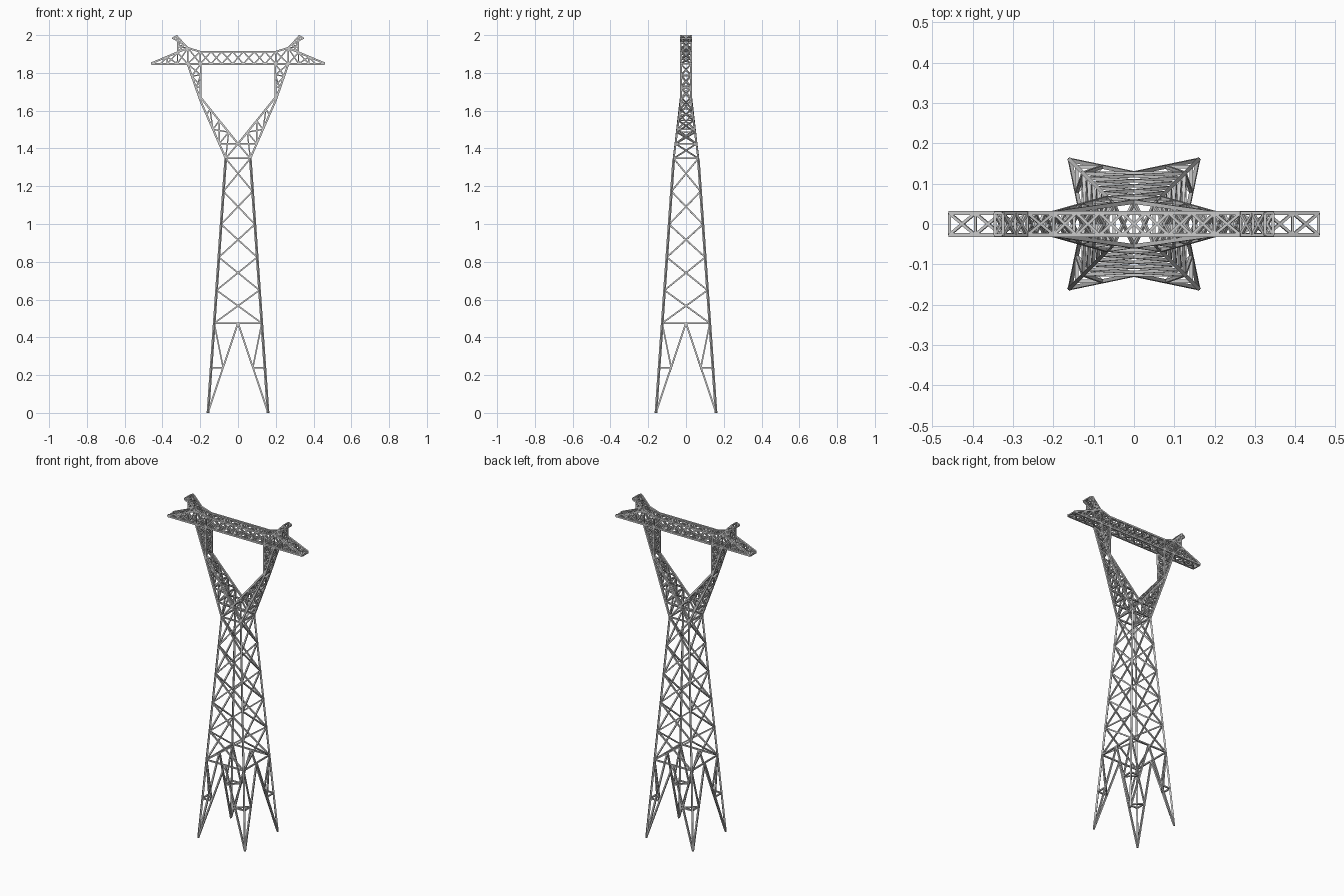
import bpy, bmesh
from mathutils import Vector, Matrix

if "Cube" in bpy.data.objects:
    bpy.data.objects.remove(bpy.data.objects["Cube"])

CHORD, BRACE, FINE = 0.010, 0.008, 0.007
Z_SPLIT, Z_WAIST, Z_ELBOW, Z_BEAM, Z_TOP = 0.475, 1.347, 1.655, 1.848, 1.912
FOOT = 0.159


def bar(bm, a, b, w, ref=(0, 1, 0)):
    """Square bar between two points."""
    a, b, ref = Vector(a), Vector(b), Vector(ref)
    d = b - a
    if d.length < 1e-5:
        return
    z = d.normalized()
    if abs(z.dot(ref)) > 0.9:
        ref = Vector((0, 0, 1))
    x = ref.cross(z).normalized()
    y = z.cross(x)
    rot = Matrix((x, y, z)).transposed().to_4x4()
    m = Matrix.Translation((a + b) / 2) @ rot @ Matrix.Diagonal((w, w, d.length, 1))
    bmesh.ops.create_cube(bm, size=1, matrix=m)


def lattice(bm, a0, a1, b0, b1, n, w, rungs=False):
    """Cross bracing in n panels between chord a0-a1 and chord b0-b1."""
    a0, a1, b0, b1 = map(Vector, (a0, a1, b0, b1))
    for i in range(n):
        t, u = i / n, (i + 1) / n
        bar(bm, a0.lerp(a1, t), b0.lerp(b1, u), w)
        bar(bm, b0.lerp(b1, t), a0.lerp(a1, u), w)
        if rungs and i:
            bar(bm, a0.lerp(a1, t), b0.lerp(b1, t), w)


def finish(bm, name):
    me = bpy.data.meshes.new(name)
    bm.to_mesh(me)
    bm.free()
    bpy.context.collection.objects.link(bpy.data.objects.new(name, me))


def half(z):
    """Half width of the square tower body."""
    return FOOT - (FOOT - 0.065) * z / Z_WAIST


def depth(z):
    """Half depth of the head above the waist."""
    t = min(1, (z - Z_WAIST) / (Z_ELBOW - Z_WAIST))
    return 0.065 + (0.027 - 0.065) * t


def pt(p, sx, sy):
    return (p[0] * sx, depth(p[1]) * sy, p[1])


def mix(a, b, t):
    return (a[0] + (b[0] - a[0]) * t, a[1] + (b[1] - a[1]) * t)


S = (-1, 1)

# Corner legs, set on the diagonal
bm = bmesh.new()
for sx in S:
    for sy in S:
        h = half(Z_WAIST)
        bar(bm, (FOOT * sx, FOOT * sy, 0), (h * sx, h * sy, Z_WAIST), CHORD, (sx * 0.707, sy * 0.707, 0))
finish(bm, "corner_legs")

# Splayed foot bracing and body bracing, repeated on four faces
feet, body = bmesh.new(), bmesh.new()
for k in range(4):
    rot = Matrix.Rotation(k * 1.5707963, 3, 'Z')

    def f(x, z):
        return rot @ Vector((x, -half(z), z))
    hs, hw, zm = half(Z_SPLIT), half(Z_WAIST), 0.24
    xm = FOOT * (1 - zm / Z_SPLIT)
    for s in S:
        bar(feet, f(FOOT * s, 0.002), f(0, Z_SPLIT), 0.009)
        bar(feet, f(half(zm) * s, zm), f(xm * s, zm), BRACE)
        bar(feet, f(xm * s, zm), f(hs * s, Z_SPLIT), BRACE)
    bar(feet, f(xm, zm), rot @ Vector((half(zm), -xm, zm)), BRACE)
    for z in (Z_SPLIT, Z_WAIST):
        bar(body, f(-half(z), z), f(half(z), z), BRACE)
    lattice(body, f(-hs, Z_SPLIT), f(-hw, Z_WAIST),
            f(hs, Z_SPLIT), f(hw, Z_WAIST), 5, BRACE)
finish(feet, "foot_bracing")
finish(body, "body_bracing")

# V shaped arms rising from the waist
o0, o1 = (0.065, Z_WAIST), (0.2, Z_ELBOW)
i0, i1 = (0.0, 1.425), (0.198, Z_ELBOW + 0.015)
outer = [mix(o0, o1, t) for t in (0, 0.253, 0.5, 0.75, 1)]
inner = [mix(i0, i1, t) for t in (0, 0.25, 0.5, 0.75, 1)]
bm = bmesh.new()
for sx in S:
    for sy in S:
        P = lambda p: pt(p, sx, sy)
        bar(bm, P(o0), P(o1), CHORD)
        bar(bm, P(i0), P(i1), CHORD)
        bar(bm, P(o0), P(i0), BRACE)
        bar(bm, P(outer[1]), P(inner[0]), BRACE)
        for j in range(3):
            bar(bm, P(outer[j]), P(inner[j + 1]), FINE)
            bar(bm, P(outer[j + 1]), P(inner[j + 1]), FINE)
        bar(bm, P(outer[2]), P(inner[1]), FINE)
    for chord in (outer, inner):
        for p, q in zip(chord, chord[1:]):
            bar(bm, pt(p, sx, -1), pt(p, sx, 1), FINE)
            lattice(bm, pt(p, sx, -1), pt(q, sx, -1), pt(p, sx, 1), pt(q, sx, 1), 1, FINE)
finish(bm, "v_arms")

# Upper posts carrying the beam
po, pi = (0.267, Z_BEAM), (0.197, Z_BEAM)
bm = bmesh.new()
for sx in S:
    for sy in S:
        P = lambda p: pt(p, sx, sy)
        bar(bm, P(o1), P(po), CHORD)
        bar(bm, P(o1), P(i1), CHORD)
        bar(bm, P(i1), P(pi), CHORD)
        lattice(bm, P(o1), P(po), P(i1), P(pi), 3, FINE, True)
    for a, b in ((o1, po), (i1, pi)):
        lattice(bm, pt(a, sx, -1), pt(b, sx, -1), pt(a, sx, 1), pt(b, sx, 1), 3, FINE, True)
finish(bm, "upper_posts")

# Cross beam: central box truss
bm = bmesh.new()
bl, br, tl, tr = (-0.2, Z_BEAM), (0.2, Z_BEAM), (-0.2, Z_TOP), (0.2, Z_TOP)
for sy in S:
    P = lambda p: pt(p, 1, sy)
    bar(bm, P(bl), P(br), CHORD)
    bar(bm, P(tl), P(tr), CHORD)
    lattice(bm, P(bl), P(br), P(tl), P(tr), 7, FINE)
    for a, b in ((bl, tl), (br, tr)):
        bar(bm, P(a), P(b), BRACE)
for a, b in ((bl, br), (tl, tr)):
    lattice(bm, pt(a, 1, -1), pt(b, 1, -1), pt(a, 1, 1), pt(b, 1, 1), 7, FINE)
finish(bm, "cross_beam")

# Tapered beam ends with the horns above them
A, B, C = (0.2, Z_TOP), (0.265, 1.932), (0.325, 1.996)
D, E, F = (0.345, 1.984), (0.318, 1.968), (0.318, 1.909)
tip, top_tip, root = (0.458, Z_BEAM), (0.458, Z_BEAM + 0.003), (0.2, Z_BEAM)
ends, horns = bmesh.new(), bmesh.new()
for sx in S:
    for sy in S:
        P = lambda p: pt(p, sx, sy)
        bar(ends, P(root), P(tip), CHORD)
        bar(ends, P(B), P(top_tip), CHORD)
        bar(ends, P(A), P(B), CHORD)
        bar(ends, P(po), P(B), FINE)
        lattice(ends, P(root), P(po), P(A), P(B), 1, FINE)
        lattice(ends, P(po), P((0.375, Z_BEAM)), P(B), P((0.375, 1.884)), 2, FINE, True)
        bar(ends, P((0.375, Z_BEAM)), P((0.375, 1.884)), FINE)
        bar(ends, P((0.41, Z_BEAM)), P((0.375, 1.884)), FINE)
        for a, b in ((B, C), (C, D), (D, E), (E, F), (E, C)):
            bar(horns, P(a), P(b), BRACE)
        lattice(horns, P(B), P(mix(B, C, 0.6)), P(F), P(E), 2, FINE, True)
    for bm, a, b, n in ((ends, root, tip, 4), (ends, B, top_tip, 3), (ends, A, B, 1),
                        (horns, B, C, 2), (horns, F, E, 1), (horns, E, D, 1)):
        lattice(bm, pt(a, sx, -1), pt(b, sx, -1), pt(a, sx, 1), pt(b, sx, 1), n, FINE, True)
    for bm, p in ((ends, tip), (ends, po), (ends, root), (ends, A), (horns, B),
                  (horns, C), (horns, D), (horns, E), (horns, F)):
        bar(bm, pt(p, sx, -1), pt(p, sx, 1), FINE)
finish(ends, "beam_ends")
finish(horns, "horns")
